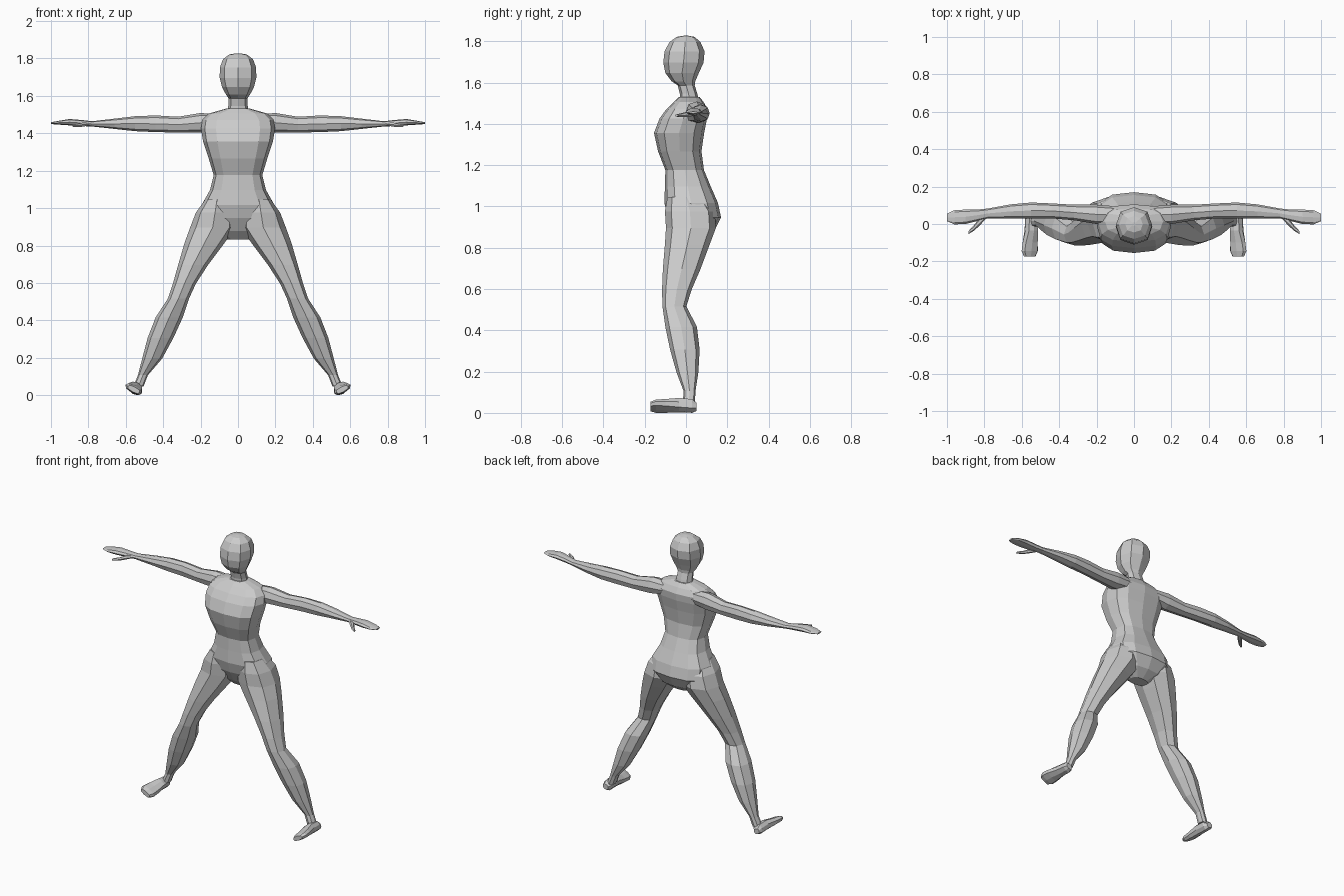
import bpy, bmesh, math
from mathutils import Vector, Matrix

skin = bpy.data.materials.new("plain grey")
skin.diffuse_color = (0.6, 0.6, 0.6, 1)


def loft(name, axis, rows, n=8, power=1.0, side=1, xform=None):
    """Loft rounded sections along an axis; row = (t, a0, a1, b0, b1)."""
    bm = bmesh.new()
    rings = []
    for t, a0, a1, b0, b1 in rows:
        ring = []
        for i in range(n):
            ang = 2 * math.pi * i / n
            c, s = round(math.cos(ang), 6), round(math.sin(ang), 6)
            a = (a0 + a1) / 2 + (a1 - a0) / 2 * math.copysign(abs(c) ** power, c)
            b = (b0 + b1) / 2 + (b1 - b0) / 2 * math.copysign(abs(s) ** power, s)
            p = Vector({"x": (t, a, b), "y": (a, t, b), "z": (a, b, t)}[axis])
            if xform:
                p = xform @ p
            p.x *= side
            ring.append(bm.verts.new(p))
        rings.append(ring)
    for r0, r1 in zip(rings, rings[1:]):
        for i in range(n):
            j = (i + 1) % n
            bm.faces.new((r0[i], r0[j], r1[j], r1[i]))
    bm.faces.new(rings[0])
    bm.faces.new(rings[-1])
    bmesh.ops.recalc_face_normals(bm, faces=bm.faces)
    me = bpy.data.meshes.new(name)
    bm.to_mesh(me)
    bm.free()
    me.materials.append(skin)
    ob = bpy.data.objects.new(name, me)
    bpy.context.collection.objects.link(ob)
    return ob


# Torso: hips to shoulders
body = loft("body", "z", [
    (0.835, -0.06, 0.06, 0.00, 0.08),
    (0.88, -0.13, 0.13, -0.045, 0.135),
    (0.95, -0.195, 0.195, -0.085, 0.17),
    (1.02, -0.195, 0.195, -0.105, 0.155),
    (1.10, -0.15, 0.15, -0.102, 0.12),
    (1.18, -0.13, 0.13, -0.10, 0.087),
    (1.27, -0.157, 0.157, -0.135, 0.075),
    (1.36, -0.187, 0.187, -0.155, 0.088),
    (1.43, -0.198, 0.198, -0.128, 0.102),
    (1.475, -0.19, 0.19, -0.095, 0.105),
    (1.51, -0.155, 0.155, -0.06, 0.085),
    (1.535, -0.065, 0.065, -0.035, 0.065)], n=12, power=0.75)

# Head and neck
parts = [loft("head", "z", [
    (1.49, -0.06, 0.06, -0.03, 0.07),
    (1.55, -0.052, 0.052, -0.03, 0.055),
    (1.59, -0.05, 0.05, -0.04, 0.042),
    (1.61, -0.064, 0.064, -0.07, 0.045),
    (1.65, -0.085, 0.085, -0.10, 0.062),
    (1.70, -0.098, 0.098, -0.11, 0.085),
    (1.755, -0.097, 0.097, -0.104, 0.09),
    (1.80, -0.08, 0.08, -0.08, 0.07),
    (1.825, -0.047, 0.047, -0.045, 0.042),
    (1.831, -0.01, 0.01, -0.01, 0.01)], power=0.85)]

foot_pose = Matrix.Translation((0.552, 0, 0.038)) @ Matrix.Rotation(-math.radians(28), 4, "Y")

for s in (1, -1):
    # Arm running into a mitten hand
    parts.append(loft("arm", "x", [
        (0.10, 0.00, 0.095, 1.425, 1.505),
        (0.20, 0.00, 0.103, 1.408, 1.512),
        (0.32, 0.02, 0.103, 1.408, 1.492),
        (0.44, 0.03, 0.110, 1.410, 1.499),
        (0.55, 0.03, 0.115, 1.415, 1.495),
        (0.66, 0.03, 0.105, 1.427, 1.482),
        (0.78, 0.03, 0.083, 1.440, 1.468),
        (0.83, 0.018, 0.078, 1.442, 1.474),
        (0.90, 0.00, 0.077, 1.446, 1.480),
        (0.96, -0.002, 0.074, 1.450, 1.470),
        (1.00, 0.015, 0.055, 1.453, 1.463)], power=0.85, side=s))
    # Thumb
    parts.append(loft("thumb", "x", [
        (0.79, 0.030, 0.060, 1.446, 1.462),
        (0.825, -0.008, 0.035, 1.438, 1.464),
        (0.855, -0.036, -0.006, 1.435, 1.455),
        (0.885, -0.054, -0.038, 1.438, 1.450)], n=6, side=s))
    # Leg
    parts.append(loft("leg", "z", [
        (1.05, 0.05, 0.175, -0.09, 0.09),
        (0.98, 0.02, 0.225, -0.102, 0.14),
        (0.90, 0.015, 0.256, -0.097, 0.145),
        (0.82, 0.07, 0.285, -0.102, 0.115),
        (0.70, 0.16, 0.320, -0.112, 0.07),
        (0.60, 0.225, 0.348, -0.116, 0.027),
        (0.52, 0.262, 0.375, -0.114, 0.002),
        (0.42, 0.295, 0.440, -0.10, 0.053),
        (0.31, 0.345, 0.483, -0.077, 0.066),
        (0.20, 0.405, 0.512, -0.046, 0.06),
        (0.11, 0.482, 0.535, -0.012, 0.046),
        (0.05, 0.505, 0.560, -0.015, 0.043)], power=0.85, side=s))
    # Foot, rolled outward with the leg
    parts.append(loft("foot", "y", [
        (0.052, -0.022, 0.018, -0.022, 0.012),
        (0.030, -0.035, 0.028, -0.030, 0.032),
        (-0.035, -0.036, 0.034, -0.028, 0.036),
        (-0.10, -0.043, 0.048, -0.026, 0.022),
        (-0.145, -0.045, 0.053, -0.025, 0.016),
        (-0.173, -0.032, 0.038, -0.020, 0.008)],
        power=0.7, side=s, xform=foot_pose))

# Weld everything into one closed body
bpy.context.view_layer.objects.active = body
for part in parts:
    mod = body.modifiers.new("weld", "BOOLEAN")
    mod.operation = "UNION"
    mod.solver = "EXACT"
    mod.object = part
    bpy.ops.object.modifier_apply(modifier=mod.name)
    bpy.data.objects.remove(part)

# Rest the feet on the ground
low = min(v.co.z for v in body.data.vertices)
for v in body.data.vertices:
    v.co.z -= low
